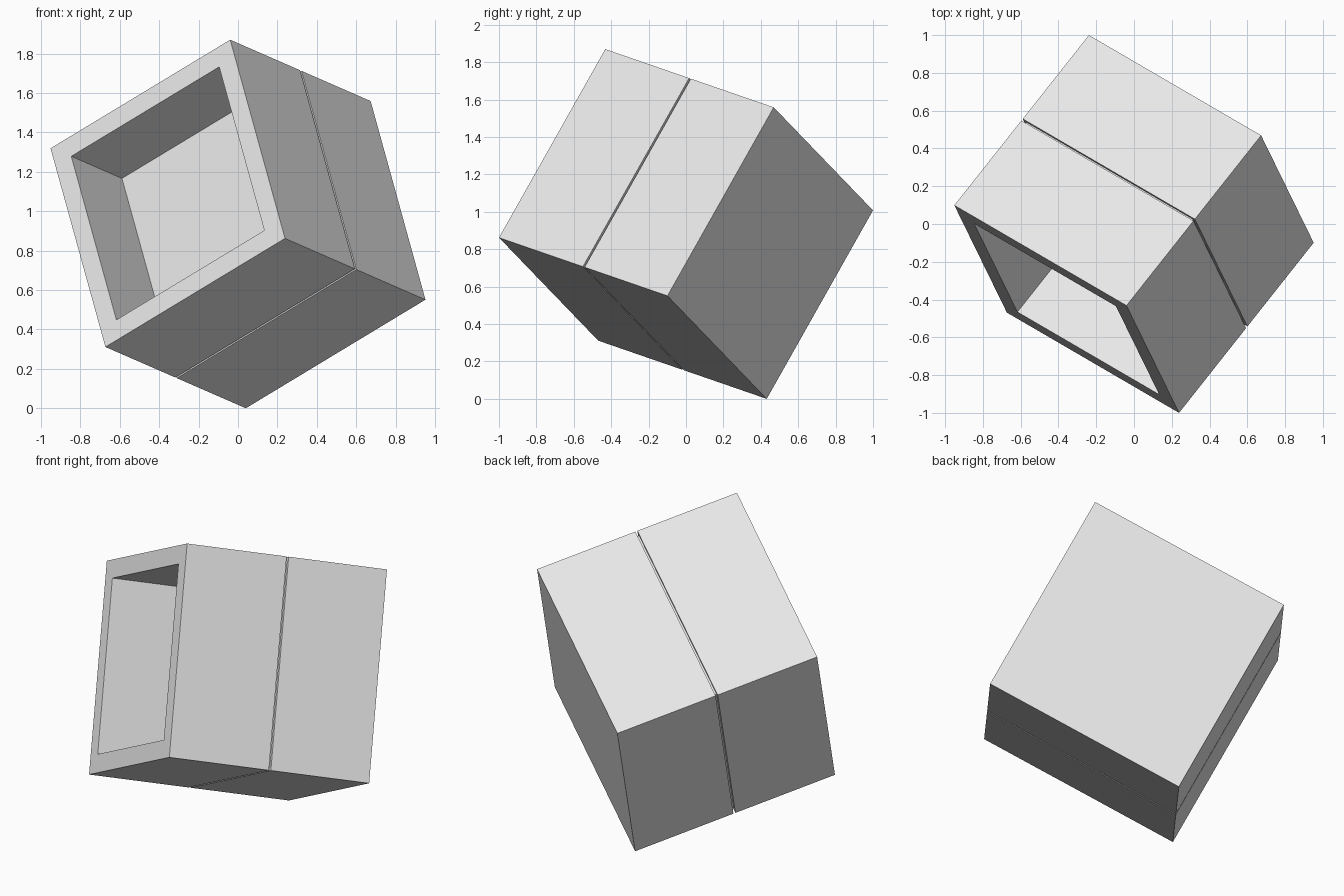
import bpy
import bmesh
from mathutils import Matrix, Vector

old = bpy.data.objects.get("Cube")
if old:
    bpy.data.objects.remove(old, do_unlink=True)

SIZE = 1.19           # edge length of the cube
GAP = 0.012           # width of the seam between the halves
SEAM = 0.503 * SIZE   # distance of the seam from the open face
RIM = 0.125 * SIZE    # frame around the recess
DEPTH = 0.361 * SIZE  # depth of the recess

grey = bpy.data.materials.new("light grey")
grey.use_nodes = True
grey.diffuse_color = (0.8, 0.8, 0.8, 1)
grey.node_tree.nodes["Principled BSDF"].inputs["Base Color"].default_value = (0.8, 0.8, 0.8, 1)

# Tilted frame: local x across, y from open face to back, z up the face
across = Vector((0.91, -0.53, 0.55)).normalized()
back = Vector((0.715, 0.90, -0.31))
back = (back - across * back.dot(across)).normalized()
up = across.cross(back)
tilt = Matrix((across, back, up)).transposed().to_4x4()
place = Matrix.Translation((0, 0, 0.935)) @ tilt


def slab(name, start, end, width, recess=False):
    """Square block between two depths, optionally hollowed from the front."""
    bm = bmesh.new()
    bmesh.ops.create_cube(bm, size=1)
    bmesh.ops.scale(bm, vec=(width, end - start, width), verts=bm.verts)
    bmesh.ops.translate(bm, vec=(0, (start + end - SIZE) / 2, 0), verts=bm.verts)
    if recess:
        front = min(bm.faces, key=lambda f: f.calc_center_median().y)
        bmesh.ops.inset_region(bm, faces=[front], thickness=RIM)
        floor = bmesh.ops.extrude_discrete_faces(bm, faces=[front])["faces"][0]
        bmesh.ops.translate(bm, vec=(0, DEPTH, 0), verts=floor.verts)
    bmesh.ops.recalc_face_normals(bm, faces=bm.faces)
    mesh = bpy.data.meshes.new(name)
    bm.to_mesh(mesh)
    bm.free()
    mesh.materials.append(grey)
    obj = bpy.data.objects.new(name, mesh)
    bpy.context.collection.objects.link(obj)
    obj.matrix_world = place
    return obj


# Hollowed front half, solid back half, and the core seen inside the seam
slab("front_half", 0, SEAM - GAP / 2, SIZE, recess=True)
slab("back_half", SEAM + GAP / 2, SIZE, SIZE)
slab("seam_core", SEAM - GAP / 2, SEAM + GAP / 2, SIZE - 0.04)
